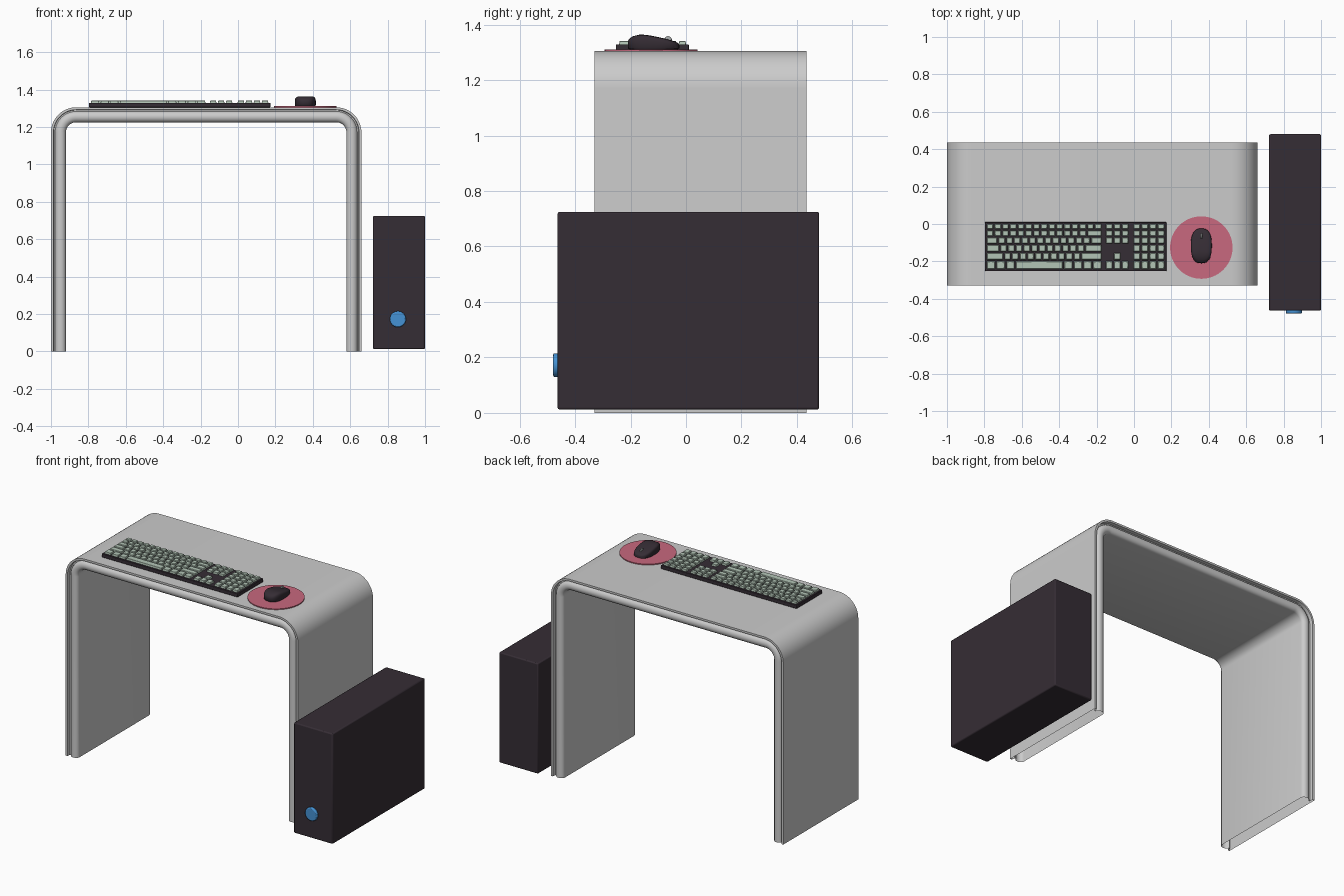
import bpy, bmesh, math
from mathutils import Matrix, Vector

if "Cube" in bpy.data.objects:
    bpy.data.objects.remove(bpy.data.objects["Cube"])


def material(name, rgb):
    m = bpy.data.materials.new(name)
    m.diffuse_color = (*rgb, 1)
    m.use_nodes = True
    m.node_tree.nodes["Principled BSDF"].inputs["Base Color"].default_value = m.diffuse_color
    return m


GREY = material("light grey", (0.60, 0.60, 0.60))
DARK = material("dark plum", (0.036, 0.026, 0.035))
MINT = material("pale mint", (0.45, 0.56, 0.47))
PINK = material("rose pink", (0.58, 0.14, 0.21))
BLUE = material("button blue", (0.06, 0.29, 0.66))
SILVER = material("wheel grey", (0.42, 0.44, 0.44))


def finish(bm, name, mat, bevel=0.0, segs=2, angle=35):
    bmesh.ops.recalc_face_normals(bm, faces=bm.faces)
    me = bpy.data.meshes.new(name)
    bm.to_mesh(me)
    bm.free()
    ob = bpy.data.objects.new(name, me)
    bpy.context.collection.objects.link(ob)
    me.materials.append(mat)
    if bevel:
        b = ob.modifiers.new("bevel", 'BEVEL')
        b.width, b.segments = bevel, segs
    bpy.ops.object.select_all(action='DESELECT')
    ob.select_set(True)
    bpy.context.view_layer.objects.active = ob
    bpy.ops.object.shade_smooth_by_angle(angle=math.radians(angle))
    return ob


def add_block(bm, lo, hi, taper=0.0):
    """Box from lo to hi; taper pulls the top in on all four sides."""
    rings = []
    for z, t in ((lo[2], 0), (hi[2], taper)):
        rings.append([bm.verts.new((x, y, z)) for x, y in (
            (lo[0] + t, lo[1] + t), (hi[0] - t, lo[1] + t),
            (hi[0] - t, hi[1] - t), (lo[0] + t, hi[1] - t))])
    a, b = rings
    bm.faces.new(a[::-1])
    bm.faces.new(b)
    for i in range(4):
        j = (i + 1) % 4
        bm.faces.new((a[i], a[j], b[j], b[i]))


def disc(name, mat, centre, radius, depth, axis='Z', bevel=0.0, segs=64):
    bm = bmesh.new()
    rot = {'Z': Matrix(), 'Y': Matrix.Rotation(math.pi / 2, 4, 'X'),
           'X': Matrix.Rotation(math.pi / 2, 4, 'Y')}[axis]
    bmesh.ops.create_cone(bm, cap_ends=True, segments=segs, radius1=radius,
                          radius2=radius, depth=depth,
                          matrix=Matrix.Translation(centre) @ rot)
    return finish(bm, name, mat, bevel)


# Desk: hollow waterfall sheet, edge profile swept along an upside-down U
X0, X1, TOP, R = -1.0, 0.66, 1.305, 0.135
Y0, Y1 = -0.33, 0.435
path = [(Vector((X0, 0, 0)), Vector((1, 0, 0)))]
for cx, a0 in ((X0 + R, 180), (X1 - R, 90)):
    for i in range(13):
        a = math.radians(a0 - 90 * i / 12)
        d = Vector((math.cos(a), 0, math.sin(a)))
        path.append((Vector((cx, 0, TOP - R)) + d * R, -d))
path.append((Vector((X1, 0, 0)), Vector((-1, 0, 0))))
# (inset from the edge, depth below the outer face): lip, groove, rolled edge
edge = [(0, 0), (0, 0.013), (0.022, 0.015), (0.022, 0.022)]
for i in range(9):
    a = math.pi * i / 8
    edge.append((0.028 - 0.025 * math.sin(a), 0.051 - 0.029 * math.cos(a)))
section = [(Y0 + i, d) for i, d in edge] + [(Y1 - i, d) for i, d in edge[::-1]]
bm = bmesh.new()
rings = []
for p, n in path:
    rings.append([bm.verts.new(p + n * d + Vector((0, y, 0))) for y, d in section])
for a, b in zip(rings, rings[1:]):
    for i in range(len(section)):
        j = (i + 1) % len(section)
        bm.faces.new((a[i], a[j], b[j], b[i]))
finish(bm, "desk", GREY)

# Computer tower and its power button
bm = bmesh.new()
add_block(bm, (0.722, -0.463, 0.012), (1.0, 0.48, 0.725))
finish(bm, "computer_tower", DARK, 0.007)
disc("power_button", BLUE, (0.855, -0.469, 0.172), 0.043, 0.02, 'Y', 0.006)

# Keyboard base
bm = bmesh.new()
add_block(bm, (-0.797, -0.252, TOP), (0.173, 0.01, TOP + 0.024))
finish(bm, "keyboard_base", DARK, 0.003)

# Keycaps: widths in key units for each row, top row first
edges_y = [0.004, -0.03, -0.068, -0.109, -0.151, -0.195, -0.245]
main_rows = [
    [1] * 15,
    [1] * 13 + [2],
    [1.5] + [1] * 12 + [1.5],
    [1.75] + [1] * 11 + [2.25],
    [2.25] + [1] * 10 + [2.75],
    [1.25] * 3 + [6.25] + [1.25] * 4,
]
nav_slots = {0: (0, 1, 2), 1: (0, 1, 2), 2: (0, 1, 2), 3: (), 4: (1,), 5: (0, 1, 2)}
bm = bmesh.new()


def key(x, width, row):
    g = 0.003
    add_block(bm, (x + g, edges_y[row + 1] + g, TOP + 0.02),
              (x + width - g, edges_y[row] - g, TOP + 0.036), 0.003)


for row, widths in enumerate(main_rows):
    x = -0.79
    for w in widths:
        key(x, w * 0.0413, row)
        x += w * 0.0413
    for c in nav_slots[row]:
        key(-0.154 + c * 0.0425, 0.0425, row)
    for c in range(4):
        key(-0.006 + c * 0.043, 0.043, row)
finish(bm, "keycaps", MINT, 0.0015, 1)

# Mouse pad
disc("mouse_pad", PINK, (0.36, -0.126, TOP + 0.003), 0.167, 0.006)

# Mouse: stacked superellipse rings, height falling off toward the far end
MX, MY, MZ = 0.36, -0.117, TOP + 0.006
bm = bmesh.new()
rings = []
for s, t in ((0.94, 0), (1, 0.12), (1, 0.6), (0.98, 0.78), (0.92, 0.9),
             (0.8, 0.97), (0.55, 1.0), (0.25, 1.01)):
    ring = []
    for i in range(40):
        a = 2 * math.pi * i / 40
        c, n = math.cos(a), math.sin(a)
        u = math.copysign(abs(c) ** 0.75, c) * s
        v = math.copysign(abs(n) ** 0.8, n) * s
        h = 0.053 - 0.028 * max(0, (v + 0.45) / 1.45) ** 1.3 - 0.012 * max(0, (-v - 0.45) / 0.55) ** 2
        ring.append(bm.verts.new((MX + 0.056 * u, MY + 0.093 * v, MZ + h * t)))
    rings.append(ring)
for a, b in zip(rings, rings[1:]):
    for i in range(40):
        j = (i + 1) % 40
        bm.faces.new((a[i], a[j], b[j], b[i]))
bm.faces.new(rings[0][::-1])
bm.faces.new(rings[-1])
finish(bm, "mouse_body", DARK, angle=50)

# Scroll wheel
disc("scroll_wheel", SILVER, (MX + 0.001, -0.065, MZ + 0.033), 0.014, 0.009, 'X', 0.002, 32)
